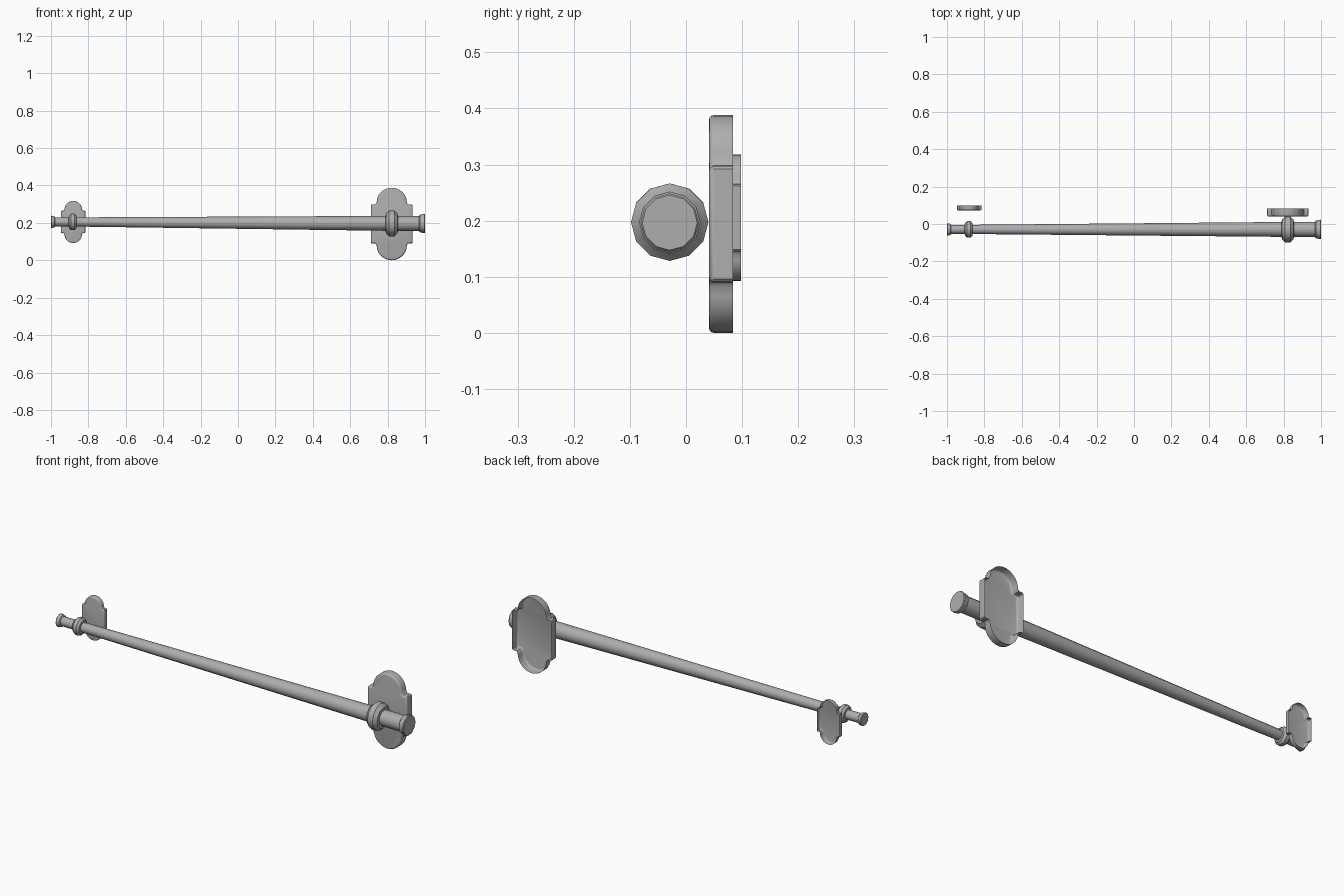
import bpy, bmesh, math

cube = bpy.data.objects.get("Cube")
if cube:
    bpy.data.objects.remove(cube, do_unlink=True)

metal = bpy.data.materials.new("grey_metal")
metal.use_nodes = True
metal.diffuse_color = (0.42, 0.42, 0.42, 1)
metal.node_tree.nodes["Principled BSDF"].inputs["Base Color"].default_value = metal.diffuse_color

SIDES = 12
AXIS_Y = -0.029


def axis_z(x):
    """Height of the gently sloping pole axis."""
    return 0.201 - 0.0045 * x


def finish(name, bm):
    mesh = bpy.data.meshes.new(name)
    bm.to_mesh(mesh)
    bm.free()
    mesh.materials.append(metal)
    obj = bpy.data.objects.new(name, mesh)
    bpy.context.collection.objects.link(obj)
    bpy.ops.object.select_all(action="DESELECT")
    obj.select_set(True)
    bpy.context.view_layer.objects.active = obj
    bpy.ops.object.shade_smooth_by_angle(angle=math.radians(38))
    return obj


def lathe(name, profile):
    """Revolve (x, radius) pairs about the pole axis and cap both ends."""
    bm = bmesh.new()
    rings = []
    for x, r in profile:
        angles = [2 * math.pi * i / SIDES for i in range(SIDES)]
        rings.append([bm.verts.new((x, AXIS_Y + r * math.cos(a), axis_z(x) + r * math.sin(a)))
                      for a in angles])
    for a, b in zip(rings, rings[1:]):
        for i in range(SIDES):
            j = (i + 1) % SIDES
            bm.faces.new((a[i], a[j], b[j], b[i]))
    bm.faces.new(rings[0])
    bm.faces.new(rings[-1])
    bmesh.ops.recalc_face_normals(bm, faces=bm.faces)
    return finish(name, bm)


def wall_plate(name, x, z, back, s):
    """Round-ended plate with side shoulders, hollow and open at the back."""
    # one quarter of the outline: shoulder, then arch
    quarter = [(0.112, 0.098), (0.107, 0.103), (0.088, 0.104), (0.081, 0.112)]
    for i in range(1, 9):
        a = math.pi / 2 * i / 8
        quarter.append((0.081 * math.cos(a), 0.113 + 0.081 * math.sin(a)))
    half = quarter + [(-u, v) for u, v in reversed(quarter[:-1])]
    outline = half + [(-u, -v) for u, v in half]
    front = back - 0.043 * s
    bm = bmesh.new()
    face = bm.faces.new([bm.verts.new((x + u * s, front, z + v * s)) for u, v in outline])
    rim = list(face.edges)
    walls = bmesh.ops.extrude_edge_only(bm, edges=rim)["geom"]
    for v in walls:
        if isinstance(v, bmesh.types.BMVert):
            v.co.y = back
    bmesh.ops.recalc_face_normals(bm, faces=bm.faces)
    bmesh.ops.bevel(bm, geom=rim, offset=0.009 * s, segments=3, profile=0.5,
                    affect="EDGES", clamp_overlap=True)
    bm.normal_update()
    if max(bm.faces, key=lambda f: f.calc_area()).normal.y > 0:
        bmesh.ops.reverse_faces(bm, faces=bm.faces)
    return finish(name, bm)


# Tapered pole
lathe("pole", [(-0.99, 0.0235), (-0.88, 0.0245), (0.82, 0.04), (0.99, 0.04)])

# Collars and flared end caps, scaled to each end of the pole
for label, side, x, s in (("right", -1, -0.884, 0.64), ("left", 1, 0.822, 1.0)):
    collar = [(-0.033, 0.04), (-0.031, 0.054), (-0.024, 0.059), (-0.014, 0.069),
              (0.014, 0.069), (0.024, 0.059), (0.031, 0.054), (0.033, 0.04)]
    lathe(label + "_collar", [(x + d * s, r * s) for d, r in collar])
    cap = [(0.034, 0.039), (0.028, 0.047), (0.004, 0.052), (0, 0.049)]
    lathe(label + "_end_cap", [(side * (1 - d * s), r * s) for d, r in cap])

# Wall plates
wall_plate("left_wall_plate", 0.822, 0.194, 0.084, 1.0)
wall_plate("right_wall_plate", -0.881, 0.205, 0.098, 0.58)
